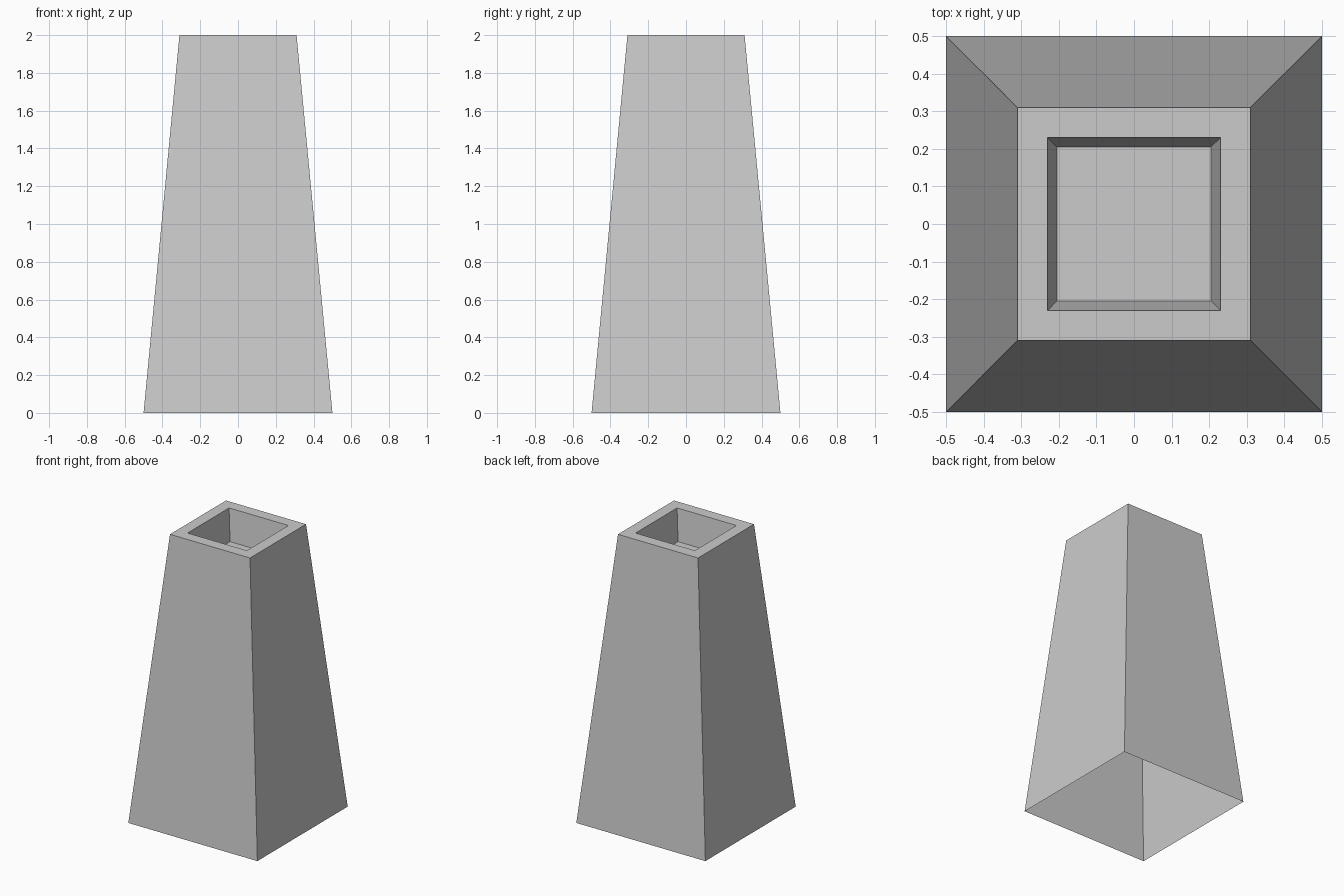
import bpy
import bmesh

cube = bpy.data.objects.get("Cube")
if cube:
    bpy.data.objects.remove(cube, do_unlink=True)

# Plain grey material
grey = bpy.data.materials.new("light_grey")
grey.use_nodes = True
color = (0.6, 0.6, 0.6, 1.0)
grey.diffuse_color = color
grey.node_tree.nodes["Principled BSDF"].inputs["Base Color"].default_value = color

# Square rings (half width, height): open base, outer rim, inner rim, recess floor
PROFILE = [(0.5, 0.0), (0.31, 2.0), (0.23, 2.0), (0.205, 1.78)]
CORNERS = [(-1, -1), (1, -1), (1, 1), (-1, 1)]

bm = bmesh.new()
rings = [[bm.verts.new((x * half, y * half, z)) for x, y in CORNERS]
         for half, z in PROFILE]

# Tapered walls, rim and recess sides
for low, high in zip(rings, rings[1:]):
    for i in range(4):
        j = (i + 1) % 4
        bm.faces.new((low[i], low[j], high[j], high[i]))

# Recess floor; the underside stays open
bm.faces.new(rings[-1])

mesh = bpy.data.meshes.new("tapered_pedestal")
bm.to_mesh(mesh)
bm.free()
mesh.materials.append(grey)
pedestal = bpy.data.objects.new("tapered_pedestal", mesh)
bpy.context.collection.objects.link(pedestal)
